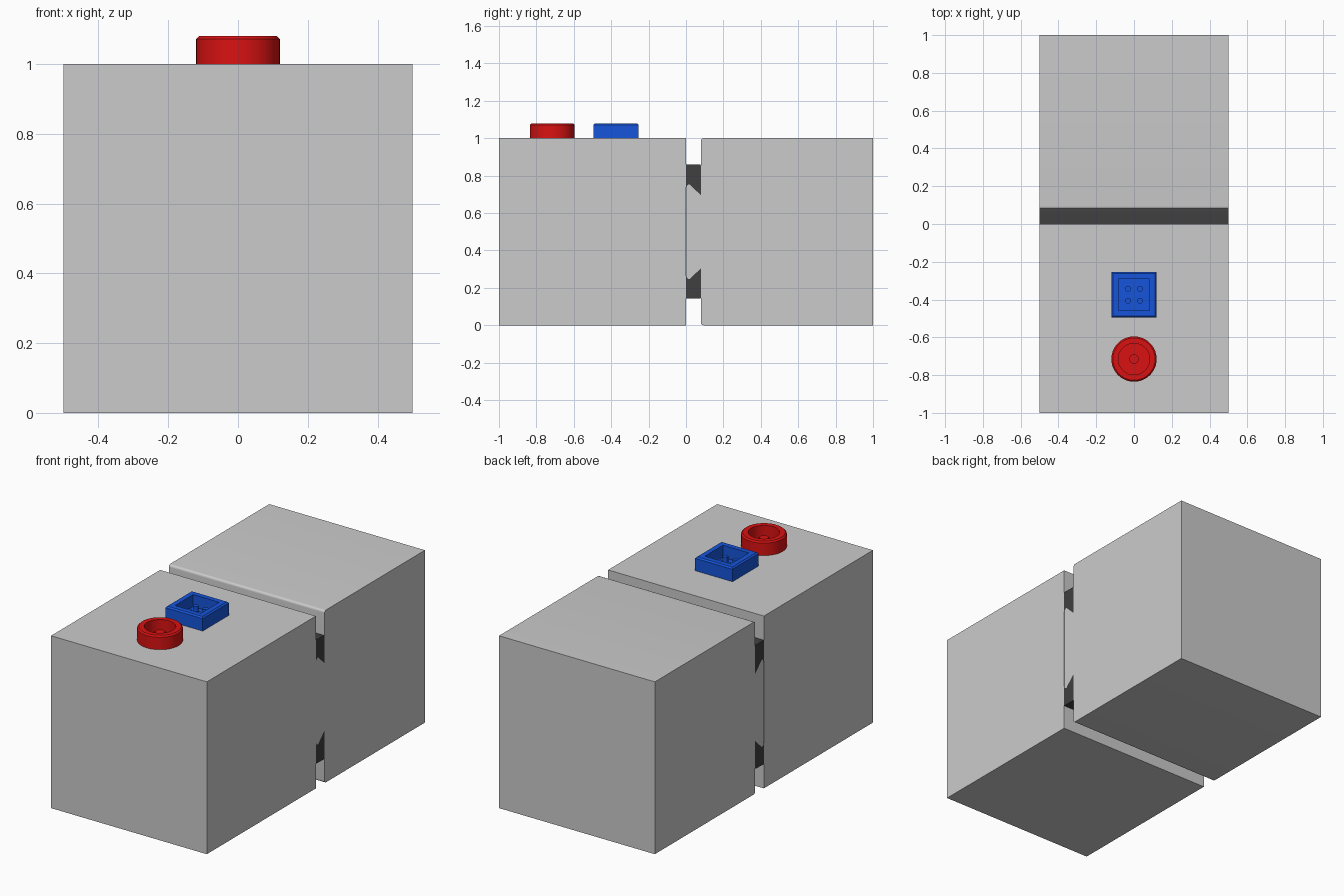
import bpy, bmesh, math
from mathutils import Vector

if "Cube" in bpy.data.objects:
    bpy.data.objects.remove(bpy.data.objects["Cube"])


def material(name, rgb):
    m = bpy.data.materials.new(name)
    m.diffuse_color = (*rgb, 1)
    m.use_nodes = True
    m.node_tree.nodes["Principled BSDF"].inputs["Base Color"].default_value = m.diffuse_color
    return m


DARK = material("dark_rubber", (0.05, 0.05, 0.05))
RED = material("red", (0.7, 0.006, 0.006))
BLUE = material("blue", (0.008, 0.09, 0.7))


def finish(bm, name, mat=None, smooth=True):
    bmesh.ops.remove_doubles(bm, verts=bm.verts, dist=1e-5)
    bmesh.ops.recalc_face_normals(bm, faces=bm.faces)
    me = bpy.data.meshes.new(name)
    bm.to_mesh(me)
    bm.free()
    ob = bpy.data.objects.new(name, me)
    bpy.context.collection.objects.link(ob)
    if mat:
        me.materials.append(mat)
    if smooth:
        bpy.ops.object.select_all(action='DESELECT')
        ob.select_set(True)
        bpy.context.view_layer.objects.active = ob
        bpy.ops.object.shade_smooth_by_angle(angle=math.radians(30))
    return ob


def rounded(points, steps=5):
    """Round every corner given as (y, z, radius)."""
    out = []
    for i, (y, z, r) in enumerate(points):
        p = Vector((y, z))
        if r == 0:
            out.append(p)
            continue
        a = p + (Vector(points[i - 1][:2]) - p).normalized() * r
        b = p + (Vector(points[(i + 1) % len(points)][:2]) - p).normalized() * r
        for k in range(steps + 1):
            t = k / steps
            out.append(a * (1 - t) ** 2 + p * 2 * t * (1 - t) + b * t * t)
    return out


def extrude_x(name, points, mat=None, half=0.5):
    bm = bmesh.new()
    face = bm.faces.new([bm.verts.new((-half, p.x, p.y)) for p in rounded(points)])
    res = bmesh.ops.extrude_face_region(bm, geom=[face])
    verts = [g for g in res["geom"] if isinstance(g, bmesh.types.BMVert)]
    bmesh.ops.translate(bm, verts=verts, vec=(2 * half, 0, 0))
    return finish(bm, name, mat)


def spin_z(name, profile, sides, x, y, mat):
    """Spin an (r, z) profile; r is the flat-to-centre distance for squares."""
    k = math.sqrt(2) if sides == 4 else 1
    bm = bmesh.new()
    rings = []
    for r, z in profile:
        rings.append([bm.verts.new((x + r * k * math.cos(a), y + r * k * math.sin(a), z))
                      for a in (math.tau * (i + 0.5) / sides for i in range(sides))])
    for a, b in zip(rings, rings[1:]):
        for i in range(sides):
            j = (i + 1) % sides
            bm.faces.new((a[i], a[j], b[j], b[i]))
    bm.faces.new(rings[0])
    bm.faces.new(rings[-1])
    return finish(bm, name, mat, sides > 4)


# Front block
extrude_x("front_block", [(-1, 0, 0), (0, 0, 0), (0, 1, 0), (-1, 1, 0)])

# Back block with dovetail tongue
extrude_x("back_block", [
    (1, 0, 0), (1, 1, 0), (0.08, 1, 0.015), (0.08, 0.695, 0),
    (0.015, 0.757, 0.01), (0.002, 0.74, 0.003),
    (0.002, 0.26, 0.003), (0.015, 0.243, 0.01),
    (0.08, 0.305, 0), (0.08, 0, 0.015)])

# Dark rails gripping the tongue, mirrored about mid height
rail = [(0, 0.86, 0), (0.08, 0.86, 0.01), (0.08, 0.695, 0.006),
        (0.015, 0.757, 0.01), (0, 0.737, 0)]
extrude_x("upper_rail", rail, DARK)
extrude_x("lower_rail", [(y, 1.002 - z, r) for y, z, r in rail], DARK)

# Socket cups on the front block
cup = [(0.12, 1), (0.12, 1.072), (0.112, 1.08), (0.083, 1.08), (0.083, 1.01)]
spin_z("round_socket", cup, 64, 0, -0.715, RED)
spin_z("square_socket", cup, 4, 0, -0.375, BLUE)

# Socket pins
spin_z("round_socket_pin", [(0.025, 1.01), (0.025, 1.05)], 32, 0, -0.715, RED)
for i, sx in enumerate((-1, 1)):
    for j, sy in enumerate((-1, 1)):
        spin_z(f"square_socket_pin_{i * 2 + j + 1}", [(0.015, 1.01), (0.015, 1.05)],
               24, sx * 0.032, -0.375 + sy * 0.032, BLUE)
